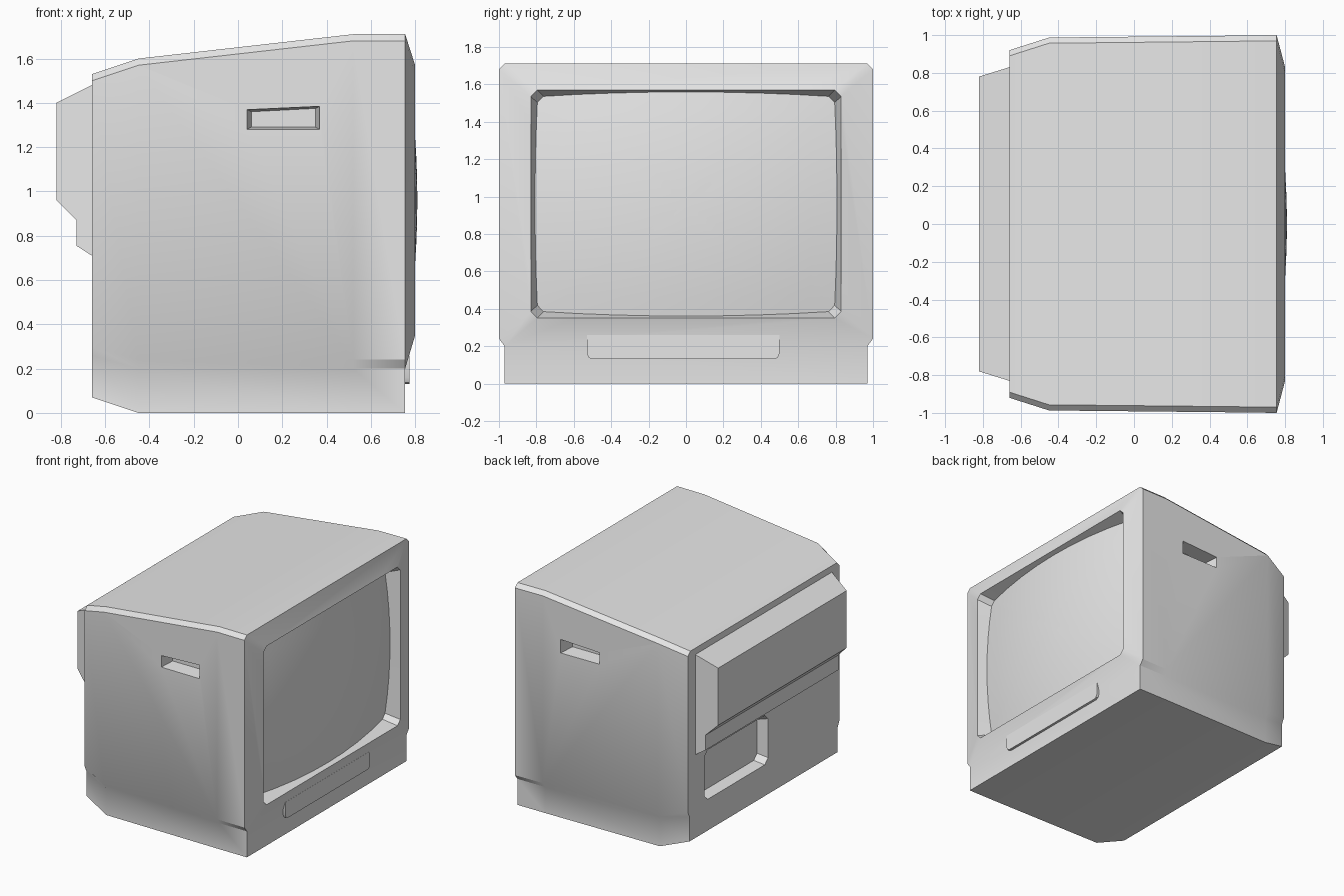
import bpy, bmesh, math

if "Cube" in bpy.data.objects:
    bpy.data.objects.remove(bpy.data.objects["Cube"])

grey = bpy.data.materials.new("light_grey_plastic")
grey.diffuse_color = (0.8, 0.8, 0.8, 1.0)
grey.use_nodes = True
grey.node_tree.nodes["Principled BSDF"].inputs["Base Color"].default_value = grey.diffuse_color


def make(name, bm, angle=35):
    """Turn a bmesh into a named, coloured object."""
    bmesh.ops.recalc_face_normals(bm, faces=bm.faces)
    me = bpy.data.meshes.new(name)
    bm.to_mesh(me)
    bm.free()
    me.materials.append(grey)
    ob = bpy.data.objects.new(name, me)
    bpy.context.collection.objects.link(ob)
    smooth(ob, angle)
    return ob


def smooth(ob, angle):
    bpy.ops.object.select_all(action='DESELECT')
    ob.select_set(True)
    bpy.context.view_layer.objects.active = ob
    bpy.ops.object.shade_smooth_by_angle(angle=math.radians(angle))


def ring(bm, pts):
    return [bm.verts.new(p) for p in pts]


def bridge(bm, a, b):
    n = len(a)
    for i in range(n):
        j = (i + 1) % n
        bm.faces.new((a[i], a[j], b[j], b[i]))


def loft(name, loops):
    """Closed solid through matching point loops."""
    bm = bmesh.new()
    rings = [ring(bm, l) for l in loops]
    for a, b in zip(rings, rings[1:]):
        bridge(bm, a, b)
    bm.faces.new(rings[0])
    bm.faces.new(rings[-1])
    return make(name, bm)


def cut(target, cutter):
    mod = target.modifiers.new("cut", 'BOOLEAN')
    mod.operation = 'DIFFERENCE'
    mod.solver = 'EXACT'
    mod.object = cutter
    bpy.context.view_layer.objects.active = target
    bpy.ops.object.modifier_apply(modifier=mod.name)
    bpy.data.objects.remove(cutter)


# Case: cross-sections from back to front, plinth and shell together
def section(x, b, z0, zs, w, zt):
    half = [(b, z0), (b, zs), (w, zs + 0.04), (w, zt - 0.03), (w - 0.03, zt)]
    return [(x, y, z) for y, z in half] + [(x, -y, z) for y, z in reversed(half)]


bm = bmesh.new()
rings = [ring(bm, section(*s)) for s in (
    (-0.66, 0.90, 0.07, 0.26, 0.92, 1.53),
    (-0.45, 0.96, 0.0, 0.20, 0.987, 1.60),
    (0.52, 0.97, 0.0, 0.20, 0.997, 1.71),
    (0.755, 0.97, 0.0, 0.20, 1.0, 1.71))]
for a, b in zip(rings, rings[1:]):
    bridge(bm, a, b)
bm.faces.new(rings[0])
front = rings[-1]
bm.faces.new((front[0], front[1], front[8], front[9]))
outer = front[1:9]

# Screen opening: chamfered rectangle with subdivided long edges
CZ, HY, HZ, C, N = 0.96, 0.83, 0.61, 0.035, 8
half = [(HY - C, CZ - HZ), (HY, CZ - HZ + C), (HY, CZ + HZ - C), (HY - C, CZ + HZ)]
corners = half + [(-y, z) for y, z in reversed(half)]
pts, starts = [], []
for i, (y, z) in enumerate(corners):
    y2, z2 = corners[(i + 1) % 8]
    n = N if i % 2 else 1
    starts.append(len(pts))
    pts += [(y + (y2 - y) * k / n, z + (z2 - z) * k / n) for k in range(n)]
total = len(pts)
opening = ring(bm, [(0.80, y, z) for y, z in pts])

# Sloping bezel from the case rim to the opening
for i in range(8):
    end = starts[i + 1] if i < 7 else total
    inner = [opening[k % total] for k in range(starts[i], end + 1)]
    bm.faces.new([outer[(i + 1) % 8], outer[i]] + inner)


# Bulging glass, meeting the tapered walls of the recess
def glass(y, z):
    return 0.81 - 0.08 * (y / 0.8) ** 2 - 0.045 * ((z - CZ) / 0.6) ** 2


rim = []
for y, z in pts:
    inset = 0.3 * (0.80 - glass(y, z))
    rim.append((y * (1 - inset / HY), CZ + (z - CZ) * (1 - inset / HZ)))
last = opening
STEPS = 6
for s in range(STEPS, 0, -1):
    t = s / STEPS
    loop = [(y * t, CZ + (z - CZ) * t) for y, z in rim]
    new = ring(bm, [(glass(y, z), y, z) for y, z in loop])
    bridge(bm, last, new)
    last = new
centre = bm.verts.new((0.81, 0, CZ))
for i in range(total):
    bm.faces.new((last[i], last[(i + 1) % total], centre))
case = make("case_with_screen", bm)

# Hand grips sunk into both sides
for s in (1, -1):
    def grip(y, d):
        return [(0.04 + d, s * y, 1.28 + d / 2), (0.37 - d, s * y, 1.28 + d / 2),
                (0.37 - d, s * y, 1.385 - d / 2), (0.04 + d, s * y, 1.37 - d / 2)]
    cut(case, loft("grip_cutter", [grip(1.02, -0.003), grip(0.88, 0.02)]))


# Socket recess low on the back
def socket(x, d):
    y0, y1, z0, z1, c = -0.055 + d, 0.72 - d, 0.31 + d, 0.69 - d, 0.04
    return [(x, y0 + c, z0), (x, y1 - c, z0), (x, y1, z0 + c), (x, y1, z1 - c),
            (x, y1 - c, z1), (x, y0 + c, z1), (x, y0, z1 - c), (x, y0, z0 + c)]


cut(case, loft("socket_cutter", [socket(-0.70, -0.01), socket(-0.58, 0.02)]))
smooth(case, 35)

# Stepped housing on the back, narrowing away from the case
profile = [(-0.655, 1.483), (-0.82, 1.40), (-0.82, 0.96),
           (-0.73, 0.87), (-0.73, 0.755), (-0.655, 0.707)]


def side(s):
    return [(x, s * (0.83 + (x + 0.66) * 0.31), z) for x, z in profile]


loft("rear_housing", [side(1), side(-1)])


# Control flap under the screen with clipped lower corners
def flap(x):
    return [(x, -0.53, 0.26), (x, -0.53, 0.16), (x, -0.52, 0.138), (x, -0.50, 0.13),
            (x, 0.47, 0.13), (x, 0.49, 0.138), (x, 0.50, 0.16), (x, 0.50, 0.26)]


loft("control_flap", [flap(0.75), flap(0.774)])
